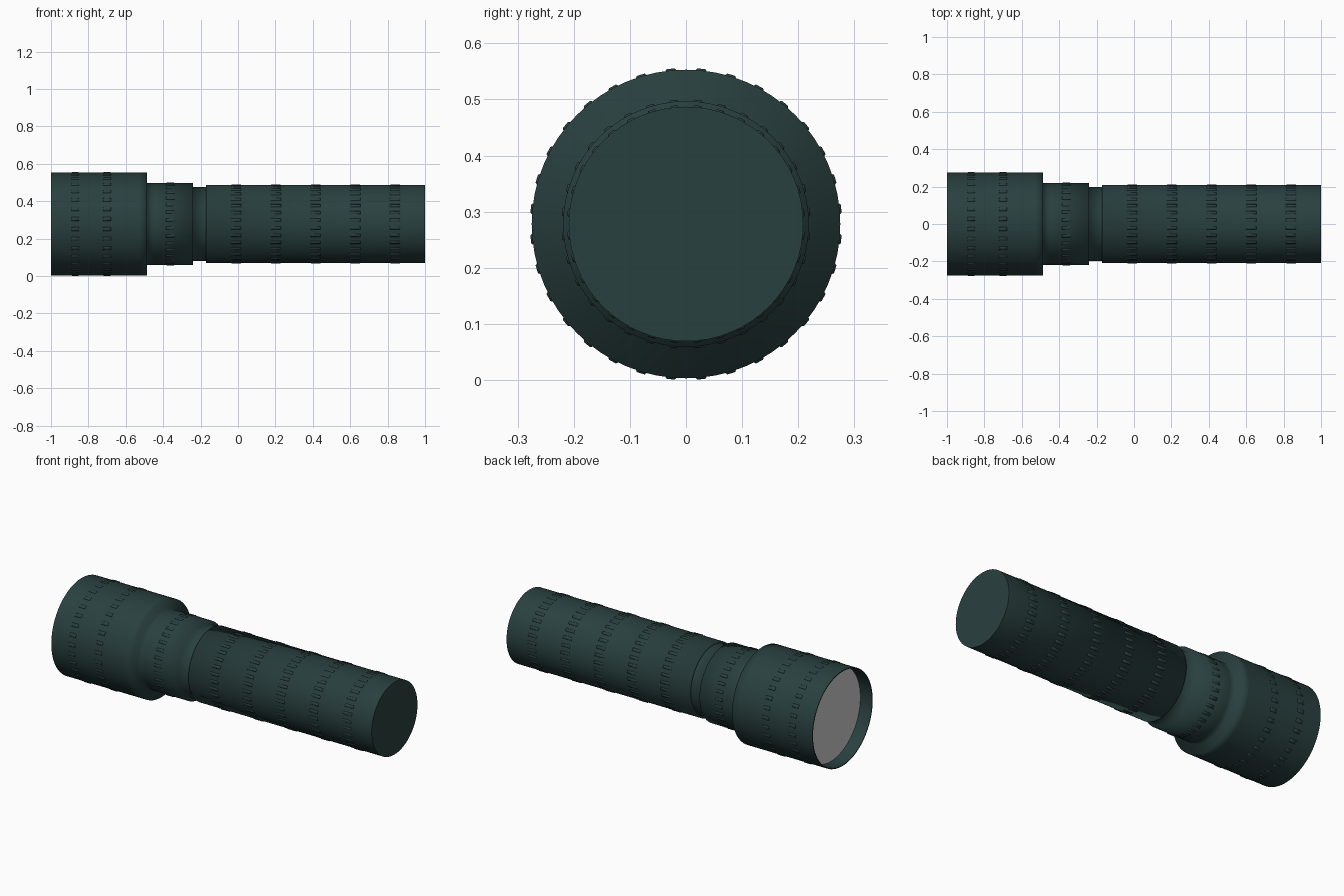
import bpy, bmesh, math
from mathutils import Matrix, Vector

if "Cube" in bpy.data.objects:
    bpy.data.objects.remove(bpy.data.objects["Cube"])

AXIS_Z = 0.278
SEGMENTS = 64


def material(name, rgb):
    m = bpy.data.materials.new(name)
    m.diffuse_color = (*rgb, 1)
    m.use_nodes = True
    m.node_tree.nodes["Principled BSDF"].inputs["Base Color"].default_value = m.diffuse_color
    return m


GREEN = material("dark green metal", (0.022, 0.051, 0.050))
GREY = material("grey glass", (0.62, 0.62, 0.62))


def finish(name, bm, mat):
    bmesh.ops.recalc_face_normals(bm, faces=bm.faces)
    mesh = bpy.data.meshes.new(name)
    bm.to_mesh(mesh)
    bm.free()
    mesh.materials.append(mat)
    obj = bpy.data.objects.new(name, mesh)
    obj.location.z = AXIS_Z
    bpy.context.collection.objects.link(obj)
    return obj


def lathe(name, profile, mat, sharp_rings=()):
    """Revolve (x, radius) points about the x axis and cap both ends."""
    bm = bmesh.new()
    angles = [2 * math.pi * i / SEGMENTS for i in range(SEGMENTS)]
    rings = [[bm.verts.new((x, r * math.sin(a), r * math.cos(a))) for a in angles]
             for x, r in profile]
    for a, b in zip(rings, rings[1:]):
        for i in range(SEGMENTS):
            j = (i + 1) % SEGMENTS
            bm.faces.new((a[i], a[j], b[j], b[i])).smooth = True
    for ring in (rings[0], rings[-1]):
        bm.faces.new(ring)
    for k in (0, len(rings) - 1, *sharp_rings):
        for i in range(SEGMENTS):
            e = bm.edges.get((rings[k][i], rings[k][(i + 1) % SEGMENTS]))
            e.smooth = False
    return finish(name, bm, mat)


def grip_ring(name, x, radius, length, width=0.024, count=32):
    """Ring of low raised pads around the barrel."""
    bm = bmesh.new()
    for i in range(count):
        turn = Matrix.Rotation(2 * math.pi * (i + 0.5) / count, 3, 'X')
        base, top = [], []
        for sx, sy in ((-1, -1), (1, -1), (1, 1), (-1, 1)):
            px, py = sx * length / 2, sy * width / 2
            base.append(bm.verts.new(turn @ Vector((x + px, py, radius - 0.003))))
            top.append(bm.verts.new(turn @ Vector((x + px * 0.8, py * 0.6, radius + 0.003))))
        bm.faces.new(top)
        for k in range(4):
            n = (k + 1) % 4
            bm.faces.new((base[k], base[n], top[n], top[k]))
        bm.faces.new(base[::-1])
    for f in bm.faces:
        f.smooth = True
    return finish(name, bm, GREEN)


# Head with a thin rim around a recessed lens seat, then collar and neck
lathe("head_and_neck", [
    (-0.92, 0.268), (-1.0, 0.270), (-1.0, 0.275), (-0.53, 0.275), (-0.487, 0.275),
    (-0.487, 0.219), (-0.45, 0.219), (-0.24, 0.219), (-0.24, 0.198), (-0.16, 0.198),
], GREEN, sharp_rings=(1, 2))

# Handle with flat tail
lathe("handle", [(-0.17, 0.197), (-0.17, 0.209), (1.0, 0.209)], GREEN)

# Lens disc
lathe("lens", [(-0.926, 0.2685), (-0.915, 0.2685)], GREY)

# Grip pads
for i, x in enumerate((-0.87, -0.70)):
    grip_ring(f"head_grip_{i + 1}", x, 0.275, 0.045)
grip_ring("collar_grip", -0.362, 0.219, 0.05, 0.02)
for i in range(5):
    grip_ring(f"handle_grip_{i + 1}", -0.01 + 0.2125 * i, 0.209, 0.06, 0.02)
